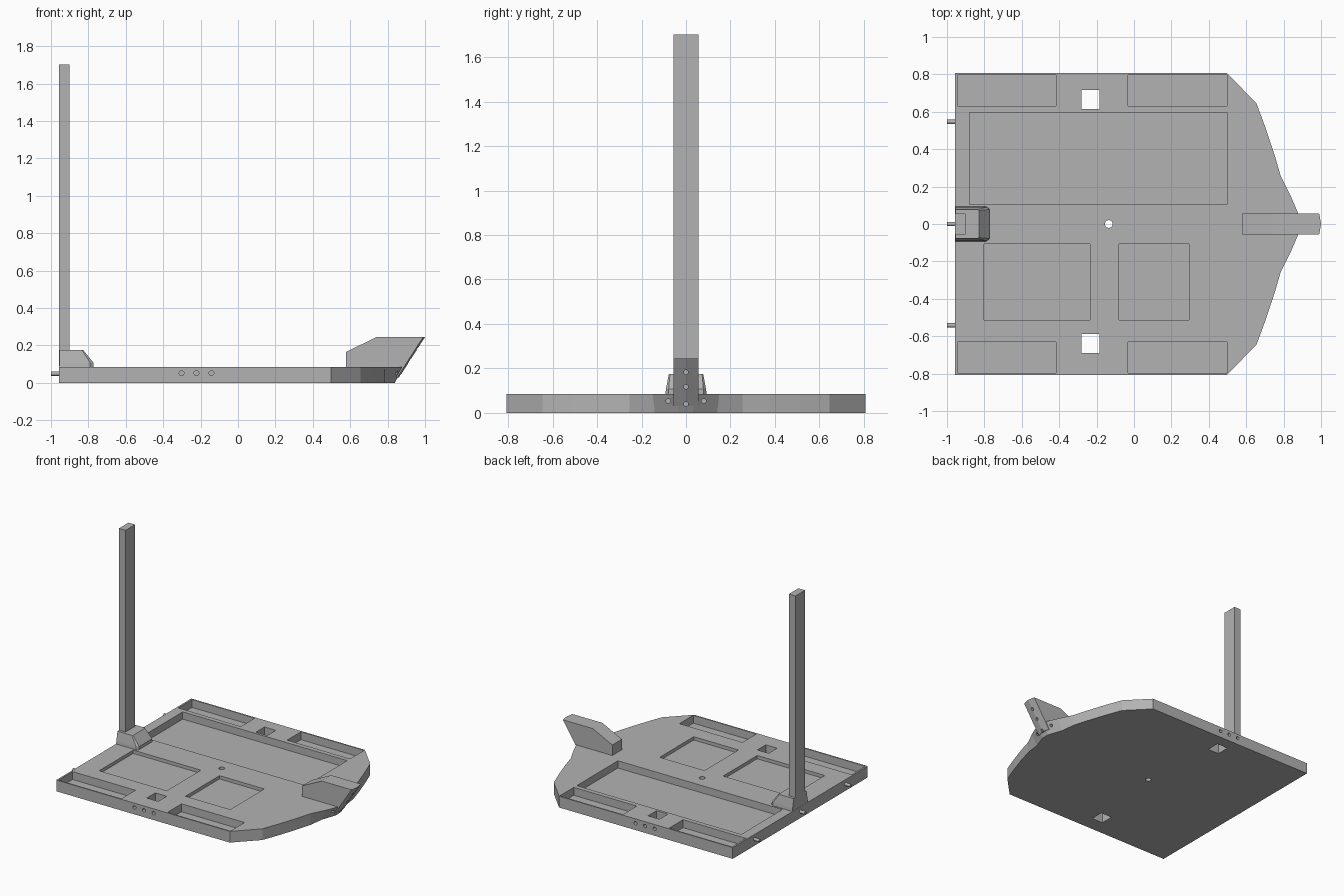
import bpy, bmesh, math
from mathutils import Matrix, Vector

if "Cube" in bpy.data.objects:
    bpy.data.objects.remove(bpy.data.objects["Cube"])

grey = bpy.data.materials.new("light grey")
grey.diffuse_color = (0.45, 0.45, 0.45, 1)
grey.use_nodes = True
grey.node_tree.nodes["Principled BSDF"].inputs["Base Color"].default_value = grey.diffuse_color


def finish(name, bm):
    bmesh.ops.recalc_face_normals(bm, faces=bm.faces)
    me = bpy.data.meshes.new(name)
    bm.to_mesh(me)
    bm.free()
    me.materials.append(grey)
    ob = bpy.data.objects.new(name, me)
    bpy.context.collection.objects.link(ob)
    return ob


def loft(name, a, b):
    """Solid between two rings of equal length."""
    bm = bmesh.new()
    va = [bm.verts.new(p) for p in a]
    vb = [bm.verts.new(p) for p in b]
    n = len(a)
    bm.faces.new(va)
    bm.faces.new(vb)
    for i in range(n):
        j = (i + 1) % n
        bm.faces.new((va[i], va[j], vb[j], vb[i]))
    return finish(name, bm)


def add_box(bm, x0, x1, y0, y1, z0, z1):
    m = Matrix.Translation(((x0 + x1) / 2, (y0 + y1) / 2, (z0 + z1) / 2)) @ \
        Matrix.Diagonal((x1 - x0, y1 - y0, z1 - z0, 1))
    bmesh.ops.create_cube(bm, size=1, matrix=m)


def add_rod(bm, p, q, r, seg=16):
    p, q = Vector(p), Vector(q)
    d = q - p
    m = Matrix.Translation((p + q) / 2) @ d.to_track_quat('Z', 'Y').to_matrix().to_4x4()
    bmesh.ops.create_cone(bm, cap_ends=True, segments=seg, radius1=r, radius2=r,
                          depth=d.length, matrix=m)


def boolean(ob, other, op):
    mod = ob.modifiers.new(op, 'BOOLEAN')
    mod.operation, mod.object, mod.solver = op, other, 'EXACT'
    other.hide_render = True
    bpy.context.view_layer.objects.active = ob
    bpy.ops.object.modifier_apply(modifier=mod.name)
    bpy.data.objects.remove(other)


H, W = 0.085, 0.807

# deck slab with a raked, flared bow
half = [(-0.956, W), (0.497, W), (0.655, 0.645), (0.705, 0.51), (0.75, 0.375),
        (0.785, 0.255), (0.838, 0.15), (0.885, 0.04)]
low = half[:6] + [(0.80, 0.14), (0.838, 0.03)]


def ring(pts, z):
    return [(x, y, z) for x, y in pts] + [(x, -y, z) for x, y in reversed(pts)]


deck = loft("deck", ring(low, 0), ring(half, H))

# stem block rising from the bow
prof = [(0.577, 0.03), (0.577, 0.165), (0.74, 0.245), (0.99, 0.245), (0.852, 0.03)]
stem = loft("stem", [(x, -0.057, z) for x, z in prof], [(x, 0.057, z) for x, z in prof])
bm = bmesh.new()
bm.from_mesh(stem.data)
bm.verts.ensure_lookup_table()
# slight central ridge along the stem's front face
front = [e for e in bm.edges if all(v.co.x > 0.85 for v in e.verts)
         and abs(e.verts[0].co.y - e.verts[1].co.y) > 0.1]
new = bmesh.ops.subdivide_edges(bm, edges=front, cuts=1)
for v in {g for g in new['geom_inner'] if isinstance(g, bmesh.types.BMVert)}:
    v.co.x += 0.01
bm.to_mesh(stem.data)
bm.free()
boolean(deck, stem, 'UNION')

# pockets in the deck, square wells and the centre drain
cut = bmesh.new()
for s in (-1, 1):
    y0, y1 = sorted((s * 0.631, s * 0.797))
    for x0, x1 in ((-0.943, -0.417), (-0.031, 0.497)):
        add_box(cut, x0, x1, y0, y1, 0.025, 0.12)
add_box(cut, -0.88, 0.497, 0.104, 0.596, 0.03, 0.12)
for x0, x1 in ((-0.802, -0.236), (-0.08, 0.295)):
    add_box(cut, x0, x1, -0.514, -0.107, 0.06, 0.12)
for y0 in (0.615, -0.69):
    add_box(cut, -0.28, -0.185, y0, y0 + 0.102, -0.05, 0.12)
add_rod(cut, (-0.135, 0, -0.05), (-0.135, 0, 0.12), 0.021)
boolean(deck, finish("pocket_cutter", cut), 'DIFFERENCE')

# small blind holes in the sides and bow
cut = bmesh.new()
for s in (-1, 1):
    for x in (-0.302, -0.222, -0.142):
        add_rod(cut, (x, s * 0.75, 0.052), (x, s * 0.85, 0.052), 0.013)
    add_rod(cut, (0.79, s * 0.08, 0.053), (0.95, s * 0.08, 0.053), 0.010)
for z in (0.04, 0.117, 0.183):
    x = 0.838 + 0.64 * z
    add_rod(cut, (x - 0.06, 0, z), (x + 0.1, 0, z), 0.010)
boolean(deck, finish("hole_cutter", cut), 'DIFFERENCE')

# mast foot with tapered sides and sloped front
foot_low = [(-0.955, 0.093), (-0.79, 0.093), (-0.773, 0.08)]
foot_mid = [(-0.955, 0.09), (-0.79, 0.09), (-0.773, 0.078)]
foot_top = [(-0.955, 0.077), (-0.835, 0.077), (-0.828, 0.072)]
loft("mast_foot_base", ring(foot_low, H - 0.005), ring(foot_mid, 0.108))
loft("mast_foot", ring(foot_mid, 0.108), ring(foot_top, 0.176))

# mast
bm = bmesh.new()
add_box(bm, -0.956, -0.901, -0.057, 0.057, 0.09, 1.702)
finish("mast", bm)

# stern pins
for i, y in enumerate((-0.542, 0, 0.546)):
    bm = bmesh.new()
    add_rod(bm, (-1, y, 0.05), (-0.94, y, 0.05), 0.012)
    finish("stern_pin_%d" % i, bm)
